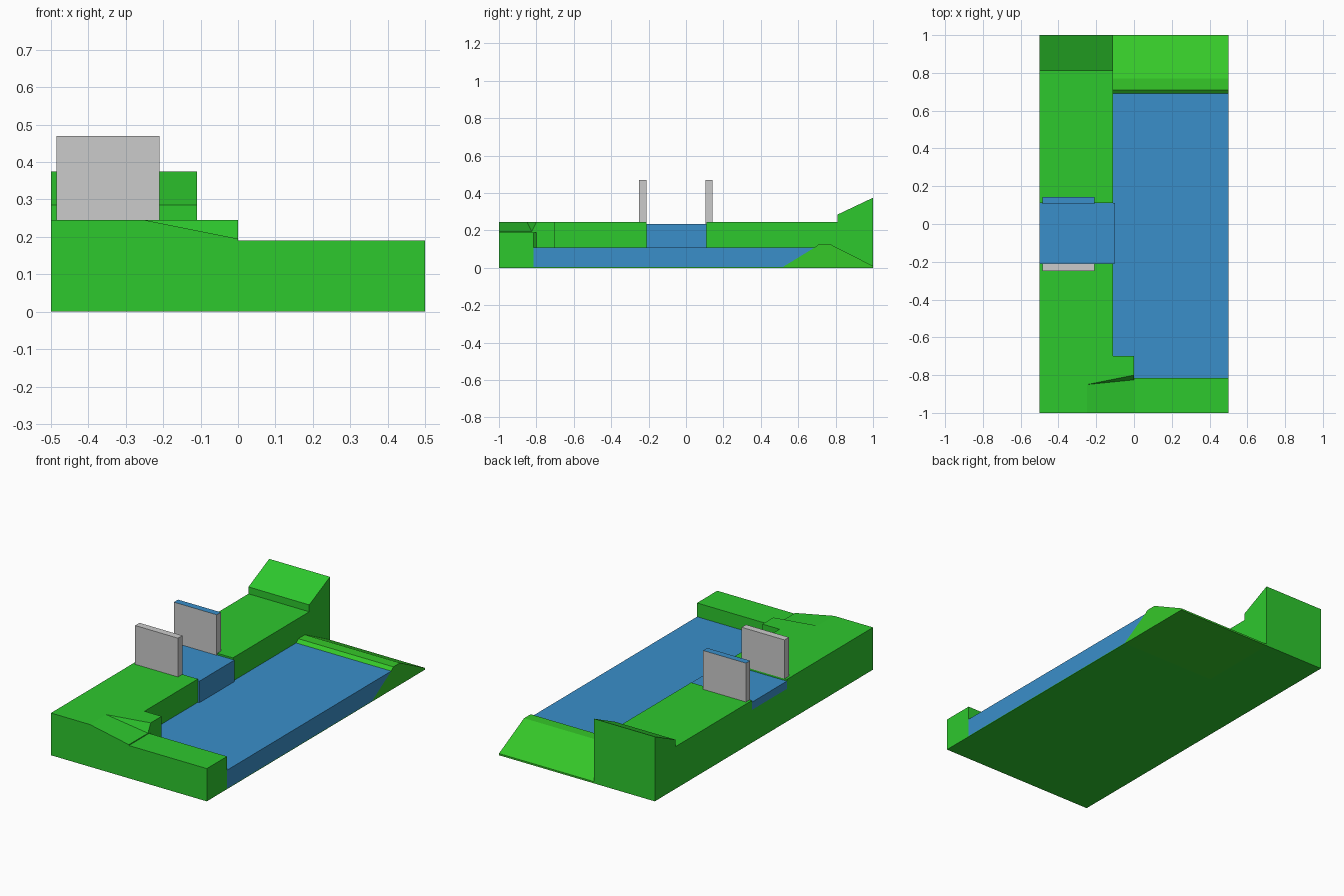
import bpy, bmesh
from mathutils import Vector

if "Cube" in bpy.data.objects:
    bpy.data.objects.remove(bpy.data.objects["Cube"])


def material(name, rgb):
    m = bpy.data.materials.new(name)
    m.diffuse_color = (*rgb, 1)
    m.use_nodes = True
    m.node_tree.nodes["Principled BSDF"].inputs["Base Color"].default_value = m.diffuse_color
    return m


GRASS = material("grass", (0.027, 0.58, 0.027))
BERM = material("berm_grass", (0.036, 0.58, 0.022))
WATER = material("water", (0.042, 0.275, 0.59))
PANEL = material("panel_grey", (0.55, 0.57, 0.54))


def finish(name, bm, *mats):
    bmesh.ops.recalc_face_normals(bm, faces=bm.faces)
    me = bpy.data.meshes.new(name)
    bm.to_mesh(me)
    bm.free()
    ob = bpy.data.objects.new(name, me)
    bpy.context.collection.objects.link(ob)
    for m in mats:
        me.materials.append(m)
    return ob


def prism(name, profile, axis, lo, hi, mat):
    """Extrude a 2D profile along an axis from lo to hi."""
    place = {"x": lambda a, b: (lo, a, b),
             "y": lambda a, b: (a, lo, b),
             "z": lambda a, b: (a, b, lo)}[axis]
    bm = bmesh.new()
    face = bm.faces.new([bm.verts.new(place(a, b)) for a, b in profile])
    ext = bmesh.ops.extrude_face_region(bm, geom=[face], use_keep_orig=True)
    step = Vector([hi - lo if c == axis else 0 for c in "xyz"])
    moved = [v for v in ext["geom"] if isinstance(v, bmesh.types.BMVert)]
    bmesh.ops.translate(bm, verts=moved, vec=step)
    return finish(name, bm, mat)


def box(name, x, y, z, mat):
    rect = [(x[0], y[0]), (x[1], y[0]), (x[1], y[1]), (x[0], y[1])]
    return prism(name, rect, "z", z[0], z[1], mat)


def hull(name, points, mat):
    bm = bmesh.new()
    vs = [bm.verts.new(p) for p in points]
    bmesh.ops.convex_hull(bm, input=vs)
    return finish(name, bm, mat)


# Ground floor under the basin
box("basin_floor", (-0.11, 0.5), (-0.815, 0.52), (0, 0.004), GRASS)

# Front bank with its small corner step
prism("front_bank", [(-0.5, -1), (-0.25, -1), (-0.25, -0.85), (0, -0.80),
                     (0, -0.70), (-0.11, -0.70), (-0.11, -0.21), (-0.5, -0.21)],
      "z", 0, 0.245, GRASS)
box("front_wall", (-0.25, 0.5), (-1, -0.815), (0, 0.19), GRASS)

# Ramp descending onto the front wall, and the steep side beside it
ramp = [(-0.25, -1, 0.245), (0, -1, 0.195), (0, -0.825, 0.195), (-0.25, -0.85, 0.245)]
hull("ramp", ramp + [(x, y, 0.188) for x, y, _ in ramp], GRASS)
side = [(-0.25, -0.85, 0.245), (0, -0.825, 0.195), (0, -0.80, 0.245)]
hull("ramp_side", side + [(x, y, 0.188) for x, y, _ in side], GRASS)

# Back bank rising to a sloped end
prism("back_bank", [(0.11, 0), (1, 0), (1, 0.375), (0.81, 0.285),
                    (0.81, 0.245), (0.11, 0.245)], "x", -0.5, -0.11, GRASS)

# Channel bed and channel water spilling into the basin
box("channel_bed", (-0.5, -0.11), (-0.21, 0.11), (0, 0.19), GRASS)
prism("channel_water", [(-0.5, 0.19), (-0.11, 0.19), (-0.11, 0.11), (-0.10, 0.11),
                        (-0.10, 0.235), (-0.5, 0.235)], "y", -0.21, 0.11, WATER)

# Basin water, ending against the berm
prism("basin_water", [(-0.815, 0.004), (0.517, 0.004), (0.69, 0.11), (-0.815, 0.11)],
      "x", -0.11, 0.5, WATER)

# Earth berm at the far end
prism("berm", [(0.51, 0), (1, 0), (1, 0.01), (0.77, 0.127), (0.71, 0.127), (0.69, 0.11)],
      "x", -0.11, 0.5, BERM)

# Upright gate panels either side of the channel
box("front_gate", (-0.485, -0.21), (-0.25, -0.21), (0.245, 0.47), PANEL)
gate = box("back_gate", (-0.485, -0.21), (0.105, 0.143), (0.235, 0.47), PANEL)
gate.data.materials.append(WATER)
for p in gate.data.polygons:
    if p.normal.z > 0.9:
        p.material_index = 1
